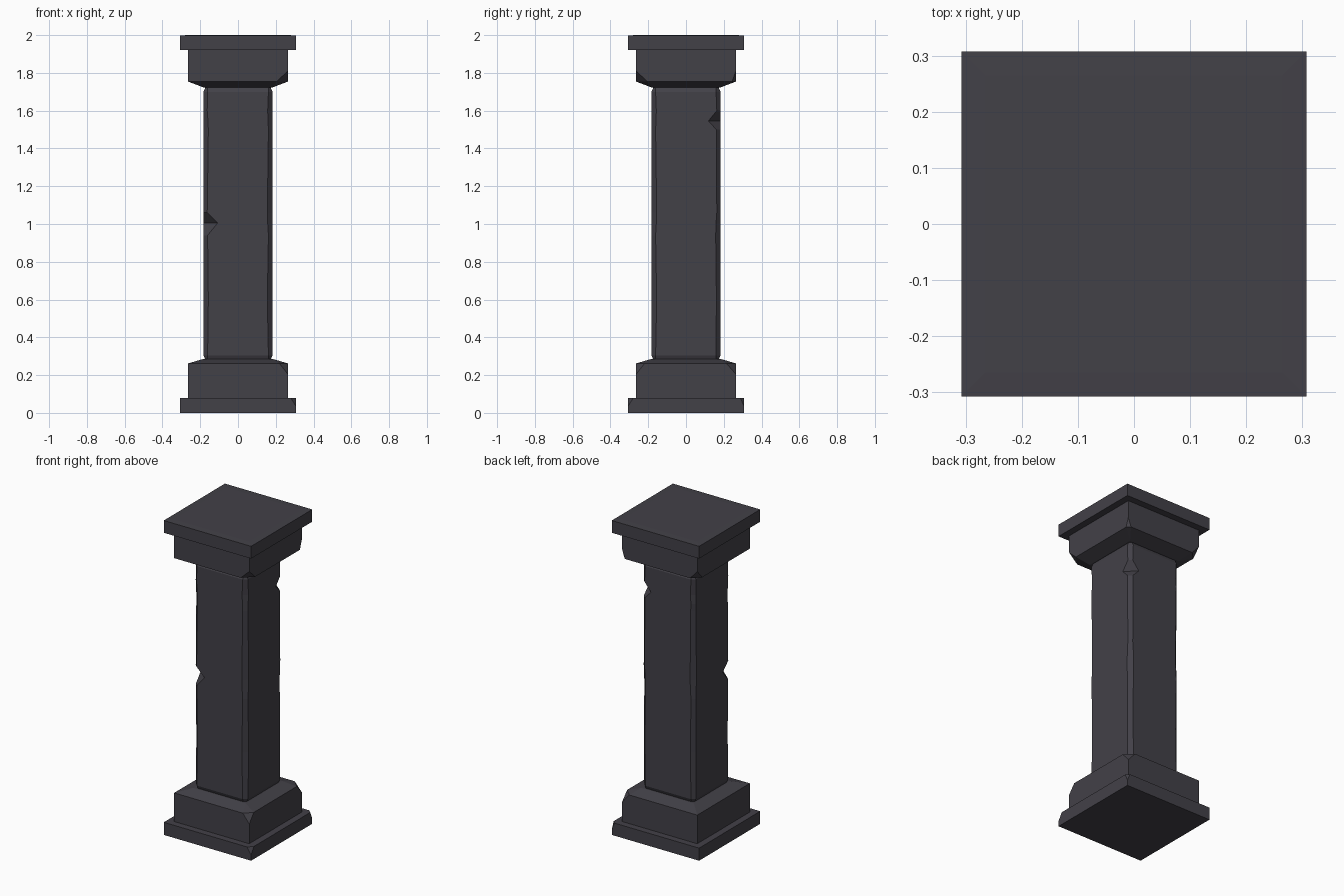
import bpy, bmesh

stone = bpy.data.materials.new("dark_stone")
stone.diffuse_color = (0.055, 0.052, 0.064, 1)

# corner order: front-left, front-right, back-right, back-left
CORNERS = [(-1, -1), (1, -1), (1, 1), (-1, 1)]


def stack(name, rings):
    """Loft square rings; each ring is (z, half width, four corner cuts)."""
    bm = bmesh.new()
    loops = []
    for z, h, cuts in rings:
        loop = []
        for (sx, sy), c in zip(CORNERS, cuts):
            a, b = (sx * h, sy * (h - c), z), (sx * (h - c), sy * h, z)
            if sx * sy < 0:
                a, b = b, a
            loop += [bm.verts.new(a), bm.verts.new(b)]
        loops.append(loop)
    for lo, hi in zip(loops, loops[1:]):
        for i in range(8):
            j = (i + 1) % 8
            bm.faces.new((lo[i], lo[j], hi[j], hi[i]))
    bm.faces.new(loops[0][::-1])
    bm.faces.new(loops[-1])
    bmesh.ops.remove_doubles(bm, verts=bm.verts, dist=0.0005)
    bmesh.ops.dissolve_limit(bm, angle_limit=0.005, verts=bm.verts, edges=bm.edges)
    bmesh.ops.recalc_face_normals(bm, faces=bm.faces)
    mesh = bpy.data.meshes.new(name)
    bm.to_mesh(mesh)
    bm.free()
    mesh.materials.append(stone)
    obj = bpy.data.objects.new(name, mesh)
    bpy.context.collection.objects.link(obj)
    return obj


SHARP = (0, 0, 0, 0)

# bottom plinth with chipped right corners
stack("plinth", [
    (0.0, 0.307, SHARP),
    (0.035, 0.307, SHARP),
    (0.08, 0.307, (0, 0.028, 0.02, 0)),
])

# base block with sloped top and chipped corners
stack("base_block", [
    (0.08, 0.264, SHARP),
    (0.205, 0.264, SHARP),
    (0.262, 0.264, (0, 0.045, 0.05, 0)),
    (0.285, 0.185, SHARP),
])

# worn shaft: uneven edge chamfers, one deep notch on each of two corners
stack("shaft", [
    (0.28, 0.172, (0.012, 0.012, 0.012, 0.012)),
    (0.305, 0.183, (0.022, 0.022, 0.025, 0.02)),
    (0.60, 0.183, (0.026, 0.028, 0.022, 0.024)),
    (0.94, 0.183, (0.022, 0.022, 0.026, 0.02)),
    (1.005, 0.183, (0.075, 0.026, 0.024, 0.024)),
    (1.06, 0.183, (0.02, 0.028, 0.02, 0.026)),
    (1.50, 0.183, (0.026, 0.022, 0.022, 0.022)),
    (1.545, 0.183, (0.024, 0.024, 0.065, 0.02)),
    (1.60, 0.183, (0.02, 0.026, 0.02, 0.024)),
    (1.70, 0.183, (0.022, 0.022, 0.024, 0.02)),
    (1.725, 0.172, (0.012, 0.012, 0.012, 0.012)),
])

# capital block with sloped underside and chipped corners
stack("capital_block", [
    (1.722, 0.18, SHARP),
    (1.754, 0.264, (0, 0.06, 0.02, 0.05)),
    (1.81, 0.264, SHARP),
    (1.92, 0.264, SHARP),
])

# top slab, very slightly raised inside its rim
stack("top_slab", [
    (1.92, 0.307, SHARP),
    (1.998, 0.307, SHARP),
    (2.0, 0.265, SHARP),
])
